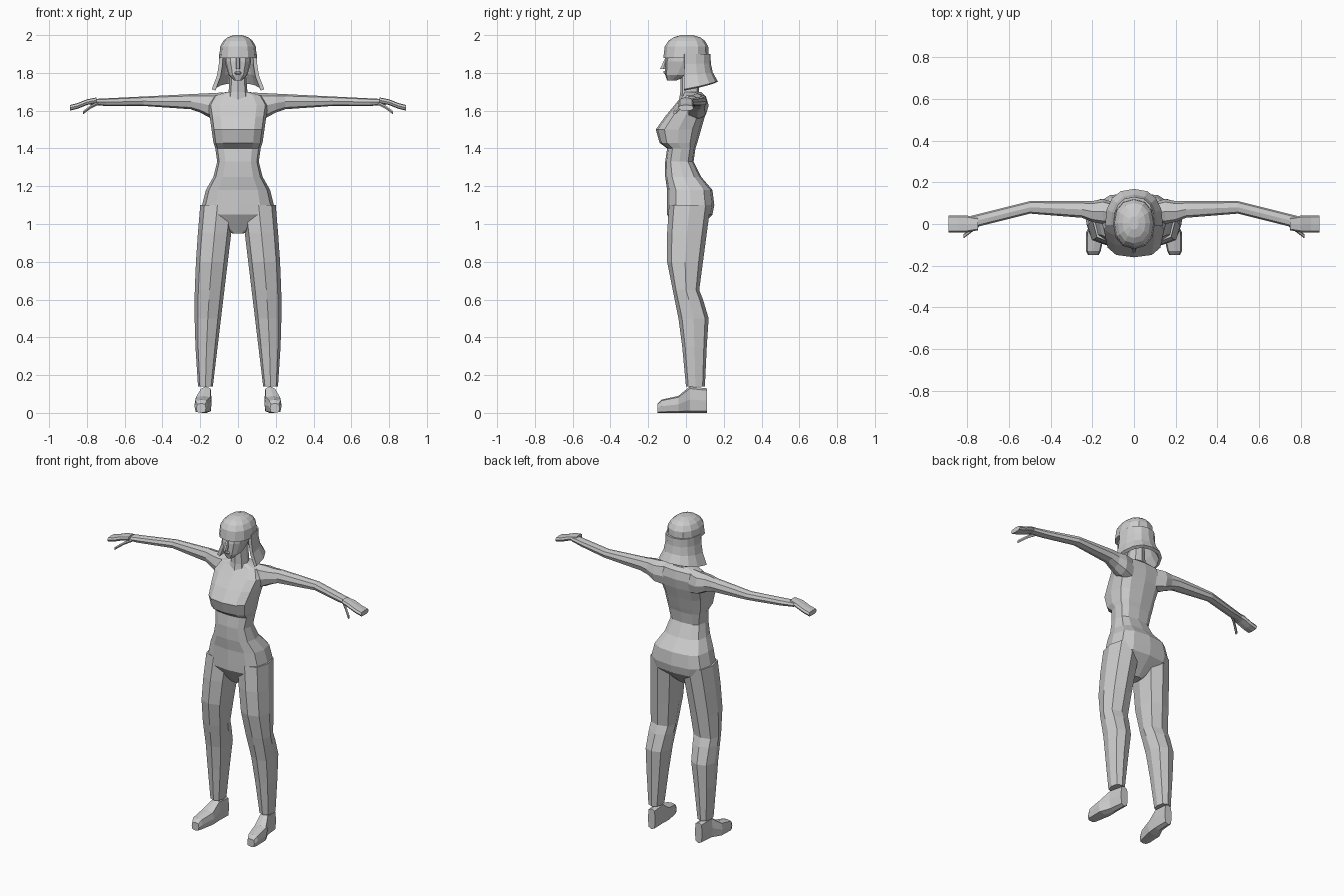
import bpy
import bmesh
from math import sin, cos, pi

cube = bpy.data.objects.get("Cube")
if cube:
    bpy.data.objects.remove(cube)

colour = (.6, .6, .6, 1)
grey = bpy.data.materials.new("plain grey")
grey.use_nodes = True
grey.diffuse_color = colour
grey.node_tree.nodes["Principled BSDF"].inputs["Base Color"].default_value = colour


def soften(value, square):
    """Push a sine or cosine outward so that an oval becomes squarer."""
    return abs(value) ** square * (1 if value > 0 else -1)


def finish(name, bm):
    bmesh.ops.recalc_face_normals(bm, faces=bm.faces)
    mesh = bpy.data.meshes.new(name)
    bm.to_mesh(mesh)
    bm.free()
    mesh.materials.append(grey)
    part = bpy.data.objects.new(name, mesh)
    bpy.context.scene.collection.objects.link(part)
    return part


def skin(bm, rings):
    """Join consecutive rows of vertices with quads."""
    for low, high in zip(rings, rings[1:]):
        for a, b, c, d in zip(low, low[1:], high[1:], high):
            bm.faces.new((a, b, c, d))


def loft(name, axis, sections, sides=8, square=.8):
    """Each section is (position on axis, min a, max a, min b, max b)."""
    bm = bmesh.new()
    rings = []
    for along, a_min, a_max, b_min, b_max in sections:
        ring = []
        for side in range(sides):
            angle = 2 * pi * side / sides
            a = (a_min + a_max + (a_max - a_min) * soften(cos(angle), square)) / 2
            b = (b_min + b_max + (b_max - b_min) * soften(sin(angle), square)) / 2
            point = {"x": (along, a, b), "y": (a, along, b), "z": (a, b, along)}[axis]
            ring.append(bm.verts.new(point))
        rings.append(ring)
    skin(bm, [ring + ring[:1] for ring in rings])
    bm.faces.new(rings[0])
    bm.faces.new(rings[-1])
    return finish(name, bm)


def column(name, profile, sides=12, square=.8):
    """Symmetric upright part from (height, half width, front, back)."""
    sections = [(z, -half, half, front, back) for z, half, front, back in profile]
    return loft(name, "z", sections, sides, square)


def mirrored(part):
    part.modifiers.new("other side", "MIRROR").use_axis[0] = True


# Torso from crotch to neck base
column("torso", [
    (.95, .03, -.04, .04), (1.05, .18, -.1, .14), (1.1, .19, -.1, .15),
    (1.18, .17, -.1, .14), (1.25, .13, -.11, .08), (1.33, .11, -.11, .04),
    (1.4, .12, -.1, .05), (1.43, .13, -.14, .06), (1.5, .14, -.16, .08),
    (1.57, .15, -.11, .1), (1.63, .16, -.06, .11), (1.68, .13, -.02, .1),
    (1.7, .06, -.01, .08),
], square=.7)

column("neck", [(1.64, .06, -.04, .08), (1.7, .05, -.03, .07), (1.82, .04, -.03, .07)], sides=8)

# Legs: the inside slants evenly, the outside bows gently
leg_profile = [(1.1, -.09, .13), (.95, -.1, .11), (.8, -.1, .09), (.65, -.07, .07),
               (.6, -.06, .09), (.5, -.04, .12), (.35, -.02, .11), (.14, 0, .1)]
mirrored(loft("legs", "z", [
    (z, .15 - .12 * z, .2 + .03 * sin(pi * z / 1.1), front, back)
    for z, front, back in leg_profile]))

# Shoes with flat soles
shoe_profile = [(-.15, .17, .22, .05), (-.13, .16, .23, .07), (-.04, .14, .23, .09),
                (.02, .14, .2, .14), (.11, .14, .19, .13)]
mirrored(loft("shoes", "y", [
    (y, inner, outer, 0, top) for y, inner, outer, top in shoe_profile], square=.5))

# Arms: the top edge slopes steadily and the thickness tapers
arm_profile = [(.08, .05, .05, .15), (.15, .06, .06, .13), (.2, .06, .05, .1),
               (.25, .07, .04, .08), (.5, .08, .03, .05), (.7, .03, .03, .04),
               (.78, .01, .03, .03)]
mirrored(loft("arms", "x", [
    (x, y - depth, y + depth, 1.7 - .05 * x - thick, 1.7 - .05 * x)
    for x, y, depth, thick in arm_profile]))

# Flat hands with a separate thumb
hand_profile = [(.75, .03, 1.65), (.8, .04, 1.64), (.85, .04, 1.62), (.89, .04, 1.61)]
mirrored(loft("hands", "x", [
    (x, -half, half, z - .01, z + .02) for x, half, z in hand_profile], square=.6))
thumb_profile = [(.74, 0, 1.64), (.78, -.03, 1.62), (.82, -.06, 1.59)]
mirrored(loft("thumbs", "x", [
    (x, y - .01, y + .01, z - .01, z + .01) for x, y, z in thumb_profile], sides=6))

# Head, nose and lips
column("head", [(1.76, .02, -.1, -.05), (1.79, .05, -.11, .02),
                (1.86, .07, -.11, .08), (1.95, .07, -.09, .09)])
column("nose", [(1.82, .01, -.14, -.1), (1.88, .01, -.11, -.1)], sides=6)
column("lips", [(1.79, .01, -.11, -.1), (1.8, .02, -.12, -.1), (1.81, .01, -.12, -.1)], sides=6)

# Hair cap: a dome ending in a straight fringe
dome = [(height, (1 - .95 * height ** 3) ** .5) for height in (0, .5, .75, .9, 1)]
column("hair_cap", [
    (1.88 + .12 * height, .1 * size, -.12 * size, .01 * height + .12 * size)
    for height, size in dome], square=.9)

# Long hair wrapped round the back, flaring toward a hollow hem
bm = bmesh.new()
rows = []
for step in range(4):
    fall = step / 3
    flare = .04 * fall ** 3
    row = []
    for column_index in range(9):
        angle = pi * column_index / 8
        x = (.09 + flare) * soften(cos(angle), .8)
        y = (.13 + flare) * soften(sin(angle), .8) - .01
        z = 1.9 - .15 * fall - .04 * fall ** 2 * (1 - sin(angle))
        row.append(bm.verts.new((x, y, z)))
    rows.append(row)
skin(bm, rows)
hair = finish("hair_curtain", bm)
thickness = hair.modifiers.new("thickness", "SOLIDIFY")
thickness.thickness = .02
thickness.offset = 0
